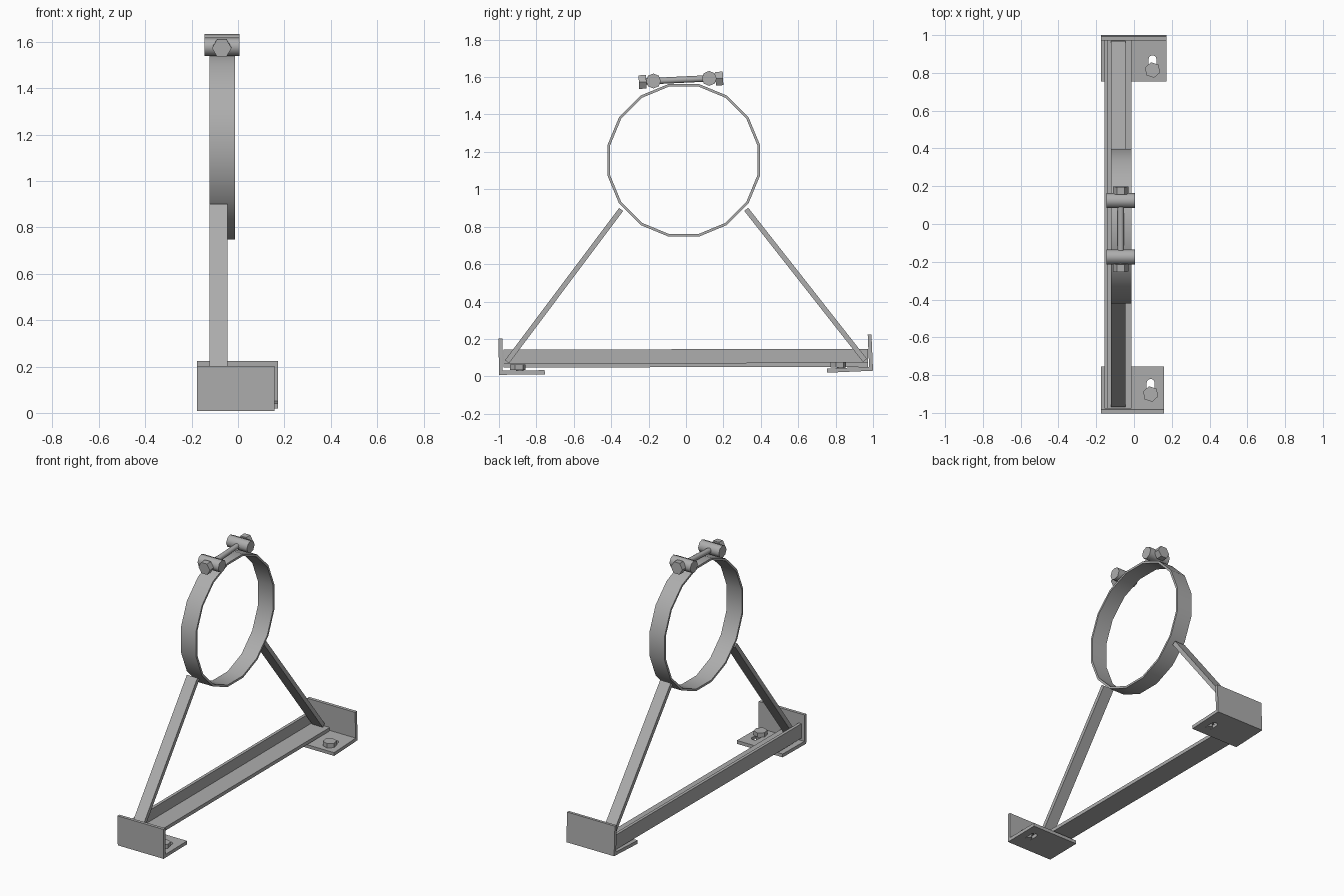
import bpy, bmesh, math
from mathutils import Vector, Matrix

if "Cube" in bpy.data.objects:
    bpy.data.objects.remove(bpy.data.objects["Cube"])

steel = bpy.data.materials.new("grey steel")
steel.diffuse_color = (0.42, 0.42, 0.42, 1)
steel.use_nodes = True
steel.node_tree.nodes["Principled BSDF"].inputs["Base Color"].default_value = steel.diffuse_color


def finish(name, bm, smooth=False):
    bmesh.ops.recalc_face_normals(bm, faces=bm.faces)
    me = bpy.data.meshes.new(name)
    bm.to_mesh(me)
    bm.free()
    ob = bpy.data.objects.new(name, me)
    bpy.context.collection.objects.link(ob)
    me.materials.append(steel)
    if smooth:
        bpy.ops.object.select_all(action='DESELECT')
        ob.select_set(True)
        bpy.context.view_layer.objects.active = ob
        bpy.ops.object.shade_smooth_by_angle(angle=math.radians(50))
    return ob


def prism(name, pts, vec):
    """Extrude a closed 3D outline along vec."""
    bm = bmesh.new()
    f = bm.faces.new([bm.verts.new(p) for p in pts])
    new = bmesh.ops.extrude_face_region(bm, geom=[f])["geom"]
    bmesh.ops.translate(bm, vec=vec, verts=[v for v in new if isinstance(v, bmesh.types.BMVert)])
    return finish(name, bm)


def rod(name, a, b, r, sides, turn=0.0, smooth=False):
    a, b = Vector(a), Vector(b)
    d = b - a
    m = (Matrix.Translation((a + b) / 2) @ d.to_track_quat('Z', 'Y').to_matrix().to_4x4()
         @ Matrix.Rotation(turn, 4, 'Z'))
    bm = bmesh.new()
    bmesh.ops.create_cone(bm, cap_ends=True, segments=sides, radius1=r, radius2=r,
                          depth=d.length, matrix=m)
    return finish(name, bm, smooth)


# clamp ring: 16-sided band, flats facing the sides and top
cy, cz = -0.012, 1.155
bm = bmesh.new()
loops = []
for i in range(16):
    a = (i + 0.5) * math.tau / 16
    loops.append([bm.verts.new((x, cy + r * math.cos(a), cz + r * math.sin(a)))
                  for x, r in ((-0.122, 0.416), (-0.012, 0.416), (-0.012, 0.402), (-0.122, 0.402))])
for i in range(16):
    p, q = loops[i], loops[(i + 1) % 16]
    for k in range(4):
        bm.faces.new((p[k], p[(k + 1) % 4], q[(k + 1) % 4], q[k]))
finish("clamp_ring", bm, True)

# sloping flat-bar braces
for name, foot, head in (("front_brace", (-0.957, 0.078), (-0.347, 0.892)),
                         ("back_brace", (0.957, 0.085), (0.322, 0.893))):
    f, h = Vector((-0.122, *foot)), Vector((-0.122, *head))
    d = (h - f).normalized()
    n = Vector((0, -d.z, d.y)) * 0.0135
    prism(name, [f - n, f + n, h + n, h - n], (0.077, 0, 0))

# angle-iron base rail
prism("base_rail", [(x, -0.977, z) for x, z in ((-0.157, 0.047), (-0.013, 0.047), (-0.013, 0.07),
                                                (-0.137, 0.07), (-0.137, 0.143), (-0.157, 0.143))],
      (0, 1.95, 0.004))


def end_bracket(tag, s, pivot, x1, bolt, tilt, slot_to):
    """L bracket with slotted foot and hex bolt; s points outward along y."""
    py, pz = pivot
    prof = [(0, 0), (-0.245, 0), (-0.245, 0.022), (-0.02, 0.022), (-0.02, 0.195), (0, 0.195)]
    c, sn = math.cos(tilt), math.sin(tilt)

    def at(u, w):
        return py + s * (u * c - w * sn), pz + u * sn + w * c

    ob = prism(tag + "_bracket", [(-0.176, *at(u, w)) for u, w in prof], (x1 + 0.176, 0, 0))
    # slot cutter: straight slot with a round end
    bx, by = bolt
    dy = 1 if slot_to > by else -1
    arc = [(bx - 0.021 * math.cos(t * math.pi / 6),
            slot_to + dy * 0.021 * (math.sin(t * math.pi / 6) - 1)) for t in range(7)]
    pts = [(bx - 0.021, by)] + arc + [(bx + 0.021, by)]
    cut = prism(tag + "_slot_cutter", [(x, y, -0.05) for x, y in pts], (0, 0, 0.2))
    mod = ob.modifiers.new("slot", 'BOOLEAN')
    mod.object = cut
    mod.operation = 'DIFFERENCE'
    mod.solver = 'EXACT'
    bpy.ops.object.select_all(action='DESELECT')
    bpy.context.view_layer.objects.active = ob
    ob.select_set(True)
    bpy.ops.object.modifier_apply(modifier=mod.name)
    bpy.data.objects.remove(cut, do_unlink=True)
    # bolt head and shank
    z = at((by - py) / s, 0.022)[1]
    rod(tag + "_bolt_head", (bx, by, z + 0.003), (bx, by, z + 0.032), 0.042, 6, 0.2)
    rod(tag + "_bolt_shank", (bx, by + dy * 0.012, z - 0.022), (bx, by + dy * 0.012, z + 0.006), 0.02, 12, 0, True)


end_bracket("front", -1, (-1.0, 0.008), 0.158, (0.088, -0.9), math.radians(-0.7), -0.82)
end_bracket("back", 1, (1.0, 0.03), 0.172, (0.098, 0.815), math.radians(2.5), 0.893)

# clamp closure: two cross barrels, tie bolt, hex head and nut
rx = -0.07
for tag, y, z in (("front", -0.174, 1.579), ("back", 0.124, 1.593)):
    rod(tag + "_clamp_barrel", (-0.145, y, z), (0.006, y, z), 0.04, 8, 0, True)
rod("clamp_tie_bolt", (rx, -0.23, 1.576), (rx, 0.18, 1.596), 0.017, 12, 0, True)
rod("clamp_bolt_head", (rx, -0.252, 1.573), (rx, -0.212, 1.575), 0.042, 6, math.pi / 6)
rod("clamp_nut", (rx, 0.158, 1.591), (rx, 0.198, 1.593), 0.042, 6, math.pi / 6)
